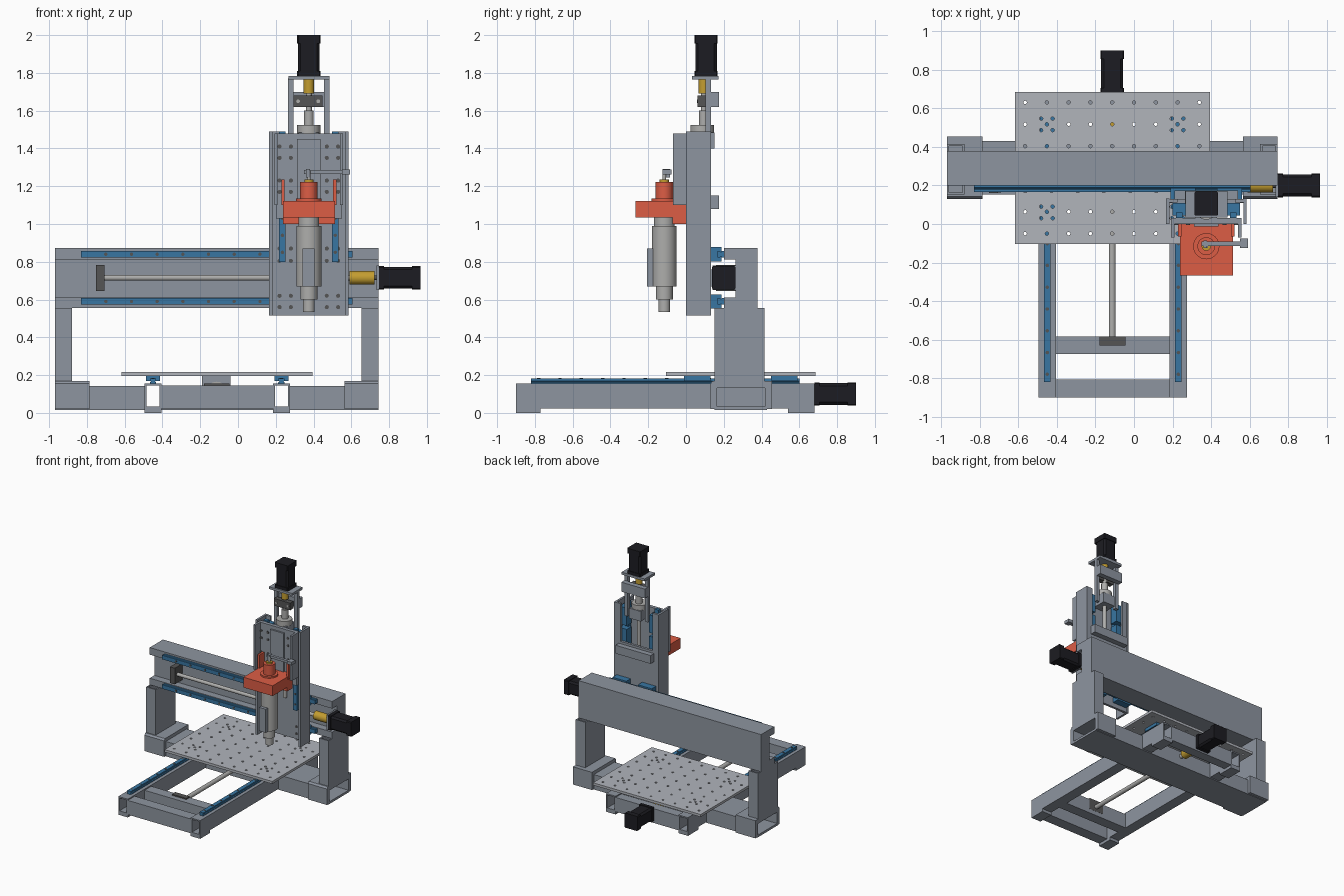
import bpy, bmesh, math
from mathutils import Vector

if "Cube" in bpy.data.objects:
    bpy.data.objects.remove(bpy.data.objects["Cube"])

def mat(name, r, g, b):
    m = bpy.data.materials.new(name)
    m.diffuse_color = (r, g, b, 1)
    m.use_nodes = True
    m.node_tree.nodes["Principled BSDF"].inputs["Base Color"].default_value = m.diffuse_color
    return m

STEEL = mat("steel_paint", .27, .30, .35)
PLATE = mat("light_plate", .44, .46, .50)
SILVER = mat("silver", .42, .42, .41)
BLUE = mat("rail_blue", .04, .18, .36)
BLACK = mat("motor_black", .012, .012, .016)
BRASS = mat("brass", .55, .34, .03)
DARK = mat("dark_steel", .09, .09, .09)
RED = mat("holder_red", .72, .11, .06)

def finish(name, bm, m):
    bmesh.ops.recalc_face_normals(bm, faces=bm.faces)
    me = bpy.data.meshes.new(name)
    bm.to_mesh(me)
    bm.free()
    me.materials.append(m)
    ob = bpy.data.objects.new(name, me)
    bpy.context.collection.objects.link(ob)
    return ob

def place(axis, u, v, w):
    return Vector({'x': (w, u, v), 'y': (u, w, v), 'z': (u, v, w)}[axis])

def add_prism(bm, pts, axis, a, b, caps=True):
    lo = [bm.verts.new(place(axis, u, v, a)) for u, v in pts]
    hi = [bm.verts.new(place(axis, u, v, b)) for u, v in pts]
    n = len(pts)
    for i in range(n):
        f = bm.faces.new((lo[i], lo[(i + 1) % n], hi[(i + 1) % n], hi[i]))
        f.smooth = n >= 16
    if caps:
        bm.faces.new(lo)
        bm.faces.new(hi)

def prism(name, pts, axis, a, b, m=STEEL):
    bm = bmesh.new()
    add_prism(bm, pts, axis, a, b)
    return finish(name, bm, m)

def rect(u0, u1, v0, v1):
    return [(u0, v0), (u1, v0), (u1, v1), (u0, v1)]

def ring(u, v, r, n=32):
    return [(u + r * math.cos(2 * math.pi * i / n), v + r * math.sin(2 * math.pi * i / n)) for i in range(n)]

def box(name, x0, x1, y0, y1, z0, z1, m=STEEL):
    return prism(name, rect(x0, x1, y0, y1), 'z', z0, z1, m)

def cyl(name, u, v, r, axis, a, b, m=SILVER):
    return prism(name, ring(u, v, r), axis, a, b, m)

def tube(name, u0, u1, v0, v1, axis, a, b):  # open rectangular hollow section
    bm = bmesh.new()
    add_prism(bm, rect(u0, u1, v0, v1), axis, a, b, caps=False)
    s = finish(name, bm, STEEL).modifiers.new("wall", 'SOLIDIFY')
    s.thickness, s.offset, s.use_even_offset = .011, -1, True

def studs(name, pts, axis, a, b, r=.009, m=DARK):  # many small bolt heads in one object
    bm = bmesh.new()
    for u, v in pts:
        add_prism(bm, ring(u, v, r, 12), axis, a, b)
    return finish(name, bm, m)

def motor(name, u, v, axis, a, b):
    for part, h, c, t0, t1 in (("flange", .062, .006, 0, .12), ("body", .057, .014, .12, .8), ("cap", .062, .006, .8, 1)):
        k = h - c
        pts = [(-h, -k), (-k, -h), (k, -h), (h, -k), (h, k), (k, h), (-k, h), (-h, k)]
        prism(f"{name}_{part}", [(u + x, v + y) for x, y in pts], axis, a + t0 * (b - a), a + t1 * (b - a), BLACK)

# rail section: half width against height, with a waist
RAIL = [(.017, 0), (.017, .009), (.011, .013), (.017, .018), (.017, .03)]
RAIL = RAIL + [(-w, h) for w, h in reversed(RAIL)]

# base frame: long open tubes, feet, rails, carriages and cross members
for side, xc in (("left", -.45), ("right", .23)):
    tube(side + "_base_tube", xc - .045, xc + .045, .024, .155, 'y', -.9, .68)
    for end, y0, y1 in (("front", -.9, -.77), ("rear", .54, .68)):
        box(f"{side}_{end}_foot", xc - .045, xc + .045, y0, y1, 0, .024)
    prism(side + "_y_rail", [(xc + w, .152 + h) for w, h in RAIL], 'y', -.82, .6, BLUE)
    studs(side + "_y_rail_bolts", [(xc, -.78 + .113 * i) for i in range(12)], 'z', .179, .184)
    for i, y in enumerate((.06, .52)):
        box(f"{side}_y_carriage_{i}", xc - .038, xc + .038, y - .07, y + .07, .17, .195, BLUE)
for name, y0, y1 in (("front", -.9, -.806), ("bearing", -.675, -.585), ("rear", .6, .68)):
    tube(name + "_cross_tube", y0, y1, .024, .145, 'x', -.405, .185)

# gantry cross beam in the base
for name, x0, x1 in (("left", -.97, -.495), ("middle", -.405, .185), ("right", .275, .745)):
    tube(name + "_gantry_base", .152, .43, .024, .142, 'x', x0, x1)
box("gantry_base_plate", -.97, .745, .152, .43, .016, .024)

# gantry legs with brackets
for side, xo, xi, xb in (("left", -.97, -.88, -.785), ("right", .745, .655, .565)):
    x0, x1 = sorted((xo, xi))
    b0, b1 = sorted((xo, xb))
    tube(side + "_leg", x0, x1, .152, .416, 'z', .142, .556)
    prism(side + "_front_bracket", [(.13, .02), (.152, .02), (.152, .17), (.142, .17), (.13, .155)], 'x', b0, b1)
    box(side + "_rear_bracket", b0, b1, .43, .455, .02, .145)
    box(side + "_foot_plate", b0, b1, .142, .455, .142, .17)

# gantry beam with recessed front channel, rails and carriages
prism("gantry_beam", [(.2, .556), (.378, .556), (.378, .872), (.2, .872), (.2, .812), (.262, .812),
                      (.262, .612), (.2, .612)], 'x', -.97, .745)
for tag, z in (("upper", .84), ("lower", .59)):
    prism(tag + "_x_rail", [(.2 - h * 1.13, z + w) for w, h in RAIL], 'x', -.83, .605, BLUE)
    studs(tag + "_x_rail_bolts", [(-.7 + .136 * i, z) for i in range(10)], 'y', .163, .168)
    for i, x in enumerate((.255, .495)):
        box(f"{tag}_x_carriage_{i}", x - .065, x + .065, .13, .188, z - .038, z + .038, BLUE)

# x drive
cyl("x_screw", .2, .715, .015, 'x', -.74, .6)
box("x_bearing_block", -.752, -.706, .16, .262, .645, .782, DARK)
cyl("x_coupling", .2, .715, .036, 'x', .59, .722, BRASS)
cyl("x_motor_shaft", .2, .715, .012, 'x', .72, .75, DARK)
box("x_motor_plate", .733, .747, .14, .262, .65, .78)
box("x_nut_block", .3, .45, .13, .24, .67, .76)
motor("x_motor", .2, .715, 'x', .747, .965)

# y drive
cyl("y_screw", -.113, .1, .018, 'y', -.63, .5)
box("y_bearing_block", -.18, -.045, -.63, -.584, .06, .155, DARK)
cyl("y_coupling", -.113, .1, .036, 'y', .47, .6, BRASS)
cyl("y_nut", -.113, .11, .055, 'y', .2, .3)
box("y_nut_bracket", -.19, -.04, .2, .36, .145, .195)
motor("y_motor", -.113, .1, 'y', .68, .9)

# work table with a grid of through holes
table = box("work_table", -.617, .395, -.105, .685, .195, .216, PLATE)
holes = [(-.565 + .113 * i, -.05 + .1135 * j) for i in range(9) for j in range(7)]
holes += [(x + sx * .03, y + sy * .03) for x in (-.452, .226) for y in (.06, .517)
          for sx in (-1, 1) for sy in (-1, 1)]
cutter = studs("table_hole_cutter", holes, 'z', .18, .23, .009)
cutter.hide_render = True
cutter.hide_set(True)
cut = table.modifiers.new("holes", 'BOOLEAN')
cut.object, cut.operation, cut.solver = cutter, 'DIFFERENCE', 'EXACT'

# z column: rear plate, mirrored walls, rails, carriages, standoffs, clamp uprights
CX = .375
box("column_rear_plate", .165, .585, .11, .13, .515, 1.17)
for s, tag in ((-1, "left"), (1, "right")):
    def pair(name, a, b, *rest):
        box(f"{tag}_{name}", *sorted((CX + s * a, CX + s * b)), *rest)
    pair("column_wall", .192, .21, 0, .132, .515, 1.49)
    pair("column_strip", .15, .195, .112, .13, 1.17, 1.49)
    pair("z_rail", .123, .157, .03, .06, .8, 1.49, BLUE)
    studs(tag + "_z_rail_bolts", [(CX + s * .14, .85 + .09 * i) for i in range(3)], 'y', .028, .031)
    pair("lower_z_carriage", .105, .175, .045, .11, 1.125, 1.275, BLUE)
    pair("upper_z_carriage", .105, .175, .045, .11, 1.305, 1.455, BLUE)
    pair("carriage_rib", .165, .182, -.07, .03, 1.1, 1.48)
    pair("motor_standoff", .08, .11, .103, .132, 1.4, 1.77)
    pair("clamp_upright", .128, .146, -.065, 0, 1.1, 1.235, RED)
box("carriage_plate", .2, .55, 0, .03, 1.03, 1.48)
box("carriage_pad", .312, .438, -.014, 0, 1.1, 1.45)
bx = [CX + d for d in (-.155, -.095, .095, .155)]
studs("carriage_bolts", [(x, z) for x in bx for z in (1.17, 1.23, 1.35, 1.41)], 'y', -.004, .002, .011)
studs("rear_plate_bolts", [(x, z) for x in bx for z in (.56, .62, .805, .87)], 'y', .106, .112, .011)

# z drive
cyl("z_screw", CX, .095, .016, 'z', .85, 1.7)
cyl("z_screw_sleeve", CX, .095, .026, 'z', 1.5, 1.6)
cyl("z_nut_flange", CX, .085, .062, 'z', 1.48, 1.525)
box("z_nut_block", .32, .43, .03, .15, 1.4, 1.485)
box("z_bearing_block", .295, .447, .062, .105, 1.62, 1.68, DARK)
studs("z_bearing_bolts", [(.318, 1.65), (.425, 1.65)], 'y', .058, .063, .01, SILVER)
box("z_upper_bearing_mount", .265, .485, .132, .175, 1.62, 1.7)
box("z_lower_bearing_mount", .21, .54, .13, .175, 1.08, 1.15)
cyl("z_coupling", CX, .095, .028, 'z', 1.69, 1.765, BRASS)
box("z_motor_plate", .268, .485, .033, .172, 1.764, 1.784)
motor("z_motor", CX, .106, 'z', 1.784, 2.0)

# spindle stack with clamp and handle
prism("spindle_clamp", [(-.268, 1.035), (-.072, 1.035), (-.072, 1.0), (0, 1.0), (0, 1.122), (-.268, 1.122)],
      'x', .238, .513, RED)
for name, r, z0, z1, m in (("clamp_collar", .068, 1.122, 1.135, RED), ("spindle_top", .046, 1.12, 1.222, RED),
                           ("spindle_cap", .024, 1.222, 1.235, BRASS), ("spindle_neck", .055, .96, 1.04, SILVER),
                           ("spindle_body", .066, .67, .99, SILVER), ("spindle_lower", .045, .6, .67, SILVER),
                           ("spindle_collet", .031, .535, .6, SILVER), ("handle_pin", .01, 1.22, 1.28, SILVER)):
    cyl(name, CX, -.115, r, 'z', z0, z1, m)
box("spindle_side_box", .342, .405, -.206, -.165, .67, .87)
box("handle_arm", .35, .56, -.115, -.092, 1.265, 1.285)
box("handle_grip", .55, .592, -.125, -.076, 1.262, 1.288)
box("handle_post", .36, .38, -.125, -.085, 1.245, 1.29)
